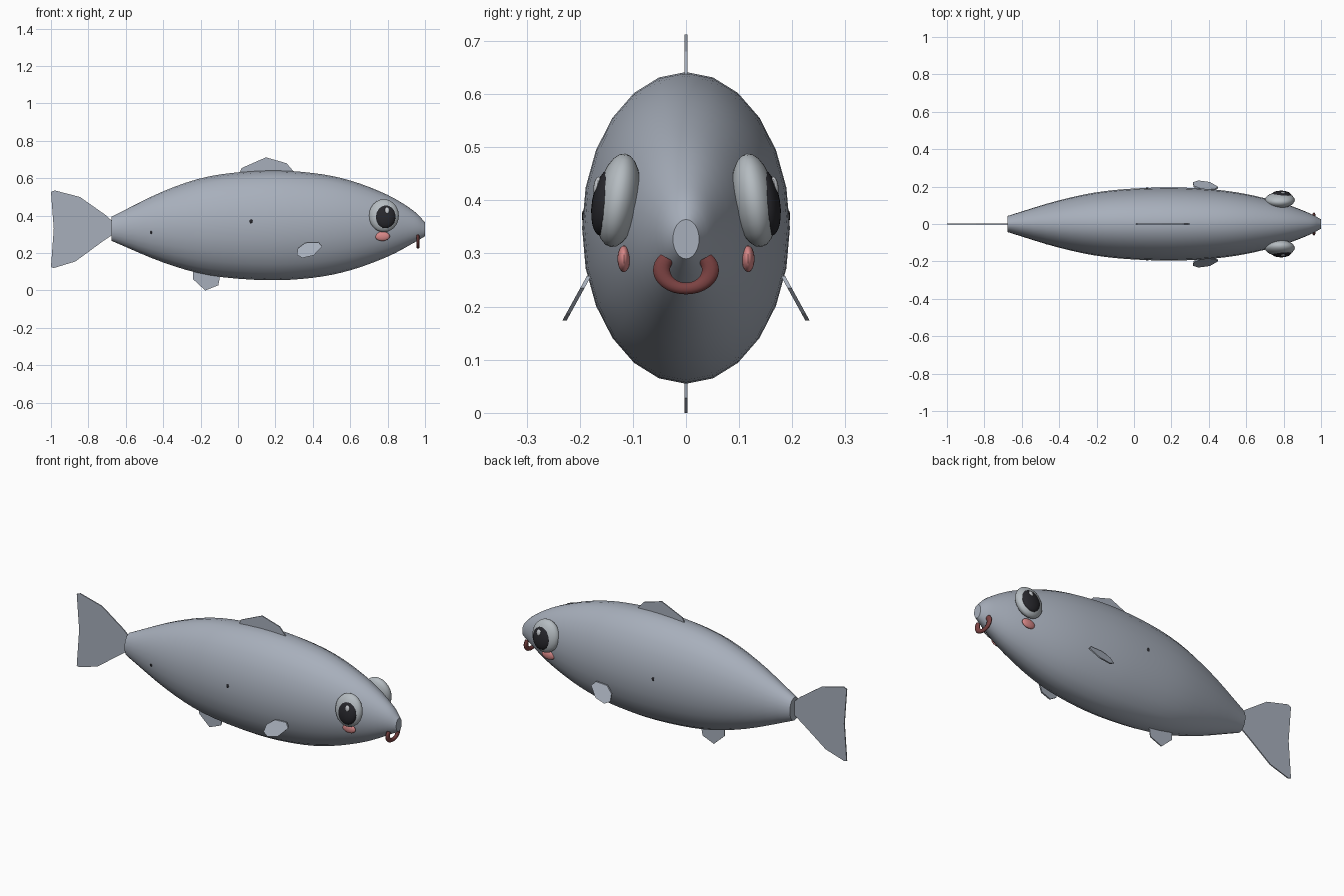
import bpy, bmesh, math
from mathutils import Vector, Matrix

cube = bpy.data.objects.get("Cube")
if cube:
    bpy.data.objects.remove(cube, do_unlink=True)


def material(name, rgb):
    m = bpy.data.materials.new(name)
    m.use_nodes = True
    m.diffuse_color = (*rgb, 1)
    m.node_tree.nodes["Principled BSDF"].inputs["Base Color"].default_value = (*rgb, 1)
    return m


SKIN = material("blue grey skin", (0.39, 0.43, 0.50))
EYE = material("pale grey eye", (0.46, 0.50, 0.53))
PUPIL = material("black pupil", (0.02, 0.02, 0.025))
SHINE = material("eye shine", (0.55, 0.57, 0.60))
CHEEK = material("pink cheek", (0.70, 0.25, 0.25))
LIP = material("dark red lip", (0.20, 0.055, 0.055))


def finish(bm, name, mat, smooth=True):
    bmesh.ops.recalc_face_normals(bm, faces=bm.faces)
    mesh = bpy.data.meshes.new(name)
    bm.to_mesh(mesh)
    bm.free()
    mesh.materials.append(mat)
    obj = bpy.data.objects.new(name, mesh)
    bpy.context.collection.objects.link(obj)
    if smooth:
        bpy.ops.object.select_all(action="DESELECT")
        obj.select_set(True)
        bpy.context.view_layer.objects.active = obj
        bpy.ops.object.shade_smooth_by_angle(angle=math.radians(40))
    return obj


def loft(name, rings, mat):
    """Skin a row of equal rings and cap both ends."""
    bm = bmesh.new()
    rows = [[bm.verts.new(p) for p in ring] for ring in rings]
    n = len(rows[0])
    for a, b in zip(rows, rows[1:]):
        for i in range(n):
            j = (i + 1) % n
            bm.faces.new((a[i], a[j], b[j], b[i]))
    bm.faces.new(rows[0])
    bm.faces.new(rows[-1])
    return finish(bm, name, mat)


def ellipsoid(name, centre, radii, mat, tilt=0.0, segments=24):
    bm = bmesh.new()
    place = (Matrix.Translation(centre) @ Matrix.Rotation(tilt, 4, "X")
             @ Matrix.Diagonal((*radii, 1)))
    bmesh.ops.create_uvsphere(bm, u_segments=segments, v_segments=segments // 2,
                              radius=1, matrix=place)
    return finish(bm, name, mat)


def fin(name, outline, thickness, to_world):
    """Thin flat plate from an (x, z) outline."""
    bm = bmesh.new()
    sides = [[bm.verts.new(to_world(x, z) + Vector((0, s * thickness / 2, 0)))
              for x, z in outline] for s in (-1, 1)]
    for side in sides:
        bm.faces.new(side)
    n = len(outline)
    for i in range(n):
        j = (i + 1) % n
        bm.faces.new((sides[0][i], sides[0][j], sides[1][j], sides[1][i]))
    return finish(bm, name, SKIN, smooth=False)


def spline(points, steps):
    """Smooth curve through a few points."""
    pts = [Vector(p) for p in points]
    pts = [2 * pts[0] - pts[1]] + pts + [2 * pts[-1] - pts[-2]]
    out = []
    for a, b, c, d in zip(pts, pts[1:], pts[2:], pts[3:]):
        for k in range(steps):
            t = k / steps
            out.append(0.5 * (2 * b + (c - a) * t + (2 * a - 5 * b + 4 * c - d) * t ** 2
                              + (3 * b - a - 3 * c + d) * t ** 3))
    return out + [pts[-2]]


# Body: station x, centre z, half height
stations = [(-0.675, 0.33, 0.065), (-0.4, 0.34, 0.19), (-0.15, 0.346, 0.265),
            (0.15, 0.348, 0.293), (0.4, 0.348, 0.28), (0.6, 0.348, 0.24),
            (0.8, 0.346, 0.165), (0.94, 0.34, 0.085), (1.0, 0.327, 0.037)]
ring_angles = [math.tau * i / 24 for i in range(24)]
loft("body", [[(x, 0.667 * h * math.sin(a), z + h * math.cos(a)) for a in ring_angles]
              for x, z, h in spline(stations, 4)], SKIN)

# Fins on the centre line
tail = [(-0.66, 0.36), (-0.71, 0.405), (-0.845, 0.5), (-0.98, 0.535), (-1, 0.527),
        (-0.985, 0.33), (-1, 0.125), (-0.985, 0.12), (-0.87, 0.155), (-0.72, 0.265),
        (-0.66, 0.305)]
dorsal = [(0, 0.61), (0.02, 0.655), (0.15, 0.712), (0.26, 0.68), (0.32, 0.61)]
belly = [(-0.24, 0.13), (-0.24, 0.06), (-0.175, 0), (-0.105, 0.028), (-0.09, 0.11)]
for name, outline in (("tail_fin", tail), ("dorsal_fin", dorsal), ("belly_fin", belly)):
    fin(name, outline, 0.006, lambda x, z: Vector((x, 0, z)))

# Paired parts
side_fin = [(0.315, 0.19), (0.32, 0.225), (0.36, 0.255), (0.43, 0.258), (0.45, 0.235),
            (0.405, 0.188), (0.345, 0.174)]
for side, s in (("left", 1), ("right", -1)):
    fin(side + "_side_fin", side_fin, 0.008,
        lambda x, z: Vector((x, s * (0.184 + (0.255 - z) * 0.55), z)))
    tilt = s * math.radians(9)
    ellipsoid(side + "_eye", (0.78, s * 0.128, 0.4), (0.08, 0.041, 0.089), EYE, tilt)
    ellipsoid(side + "_pupil", (0.787, s * 0.151, 0.396), (0.056, 0.026, 0.064), PUPIL, tilt)
    ellipsoid(side + "_eye_shine", (0.797, s * 0.167, 0.427), (0.013, 0.007, 0.018),
              SHINE, tilt, 12)
    ellipsoid(side + "_cheek", (0.772, s * 0.117, 0.29), (0.04, 0.012, 0.025), CHEEK)
    ellipsoid(side + "_flank_spot", (0.07, s * 0.193, 0.37), (0.008, 0.003, 0.012), PUPIL, 0, 8)
ellipsoid("tail_spot", (-0.465, -0.108, 0.31), (0.007, 0.003, 0.008), PUPIL, 0, 8)

# Mouth: open ring curling up at both ends
mouth = []
for k in range(25):
    a = math.radians(-220 + 260 * k / 24)
    ring = []
    for i in range(10):
        b = math.tau * i / 10
        r = math.cos(b)
        ring.append((0.962 + 0.009 * math.sin(b), (0.046 + 0.016 * r) * math.cos(a),
                     0.269 + (0.035 + 0.011 * r) * math.sin(a)))
    mouth.append(ring)
loft("mouth", mouth, LIP)
